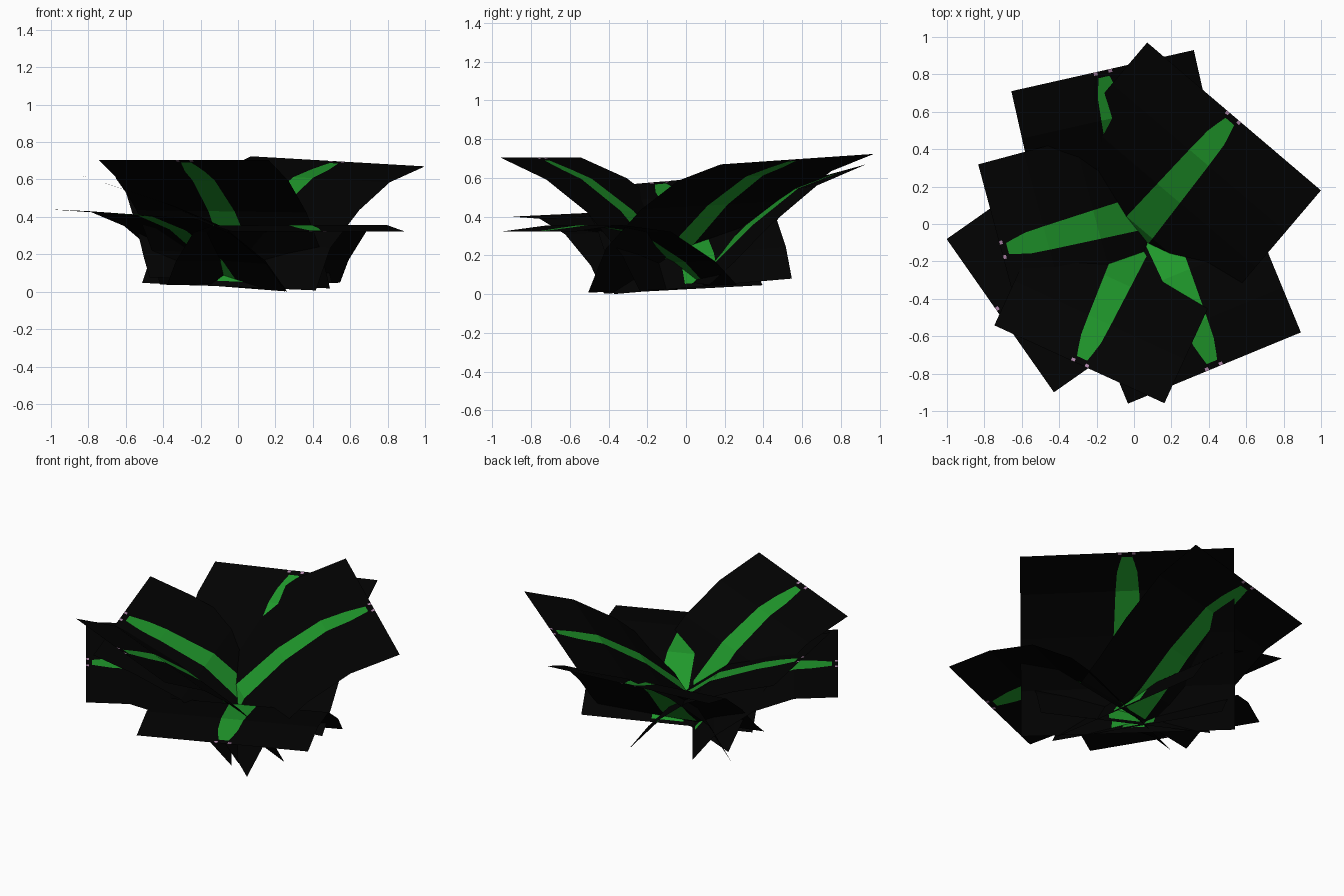
import bpy, math

if "Cube" in bpy.data.objects:
    bpy.data.objects.remove(bpy.data.objects["Cube"])

def material(name, rgb):
    m = bpy.data.materials.new(name)
    m.diffuse_color = (*rgb, 1)
    m.use_nodes = True
    m.node_tree.nodes["Principled BSDF"].inputs["Base Color"].default_value = m.diffuse_color
    return m

BLACK = material("black card", (0.0006, 0.0006, 0.0006))
GREEN = material("leaf green", (0.014, 0.31, 0.024))
PINK = material("pink fleck", (0.45, 0.25, 0.42))

def lerp(points, t):
    """Piecewise linear lookup in a list of (t, value)."""
    for (a, va), (b, vb) in zip(points, points[1:]):
        if t <= b:
            return va + (vb - va) * (t - a) / (b - a)
    return points[-1][1]

# half width of the green blade, measured back from the tip
BLADE = [(0, 0.03), (0.018, 0.03), (0.035, 0.03), (0.08, 0.042), (0.15, 0.058), (0.3, 0.068),
         (0.8, 0.092), (1.1, 0.095)]

def leaf_card(name, tip, angle, half, profile, tip_roll, base_roll):
    """Arched strip running from its outer edge (t = 0) back to the base."""
    dx, dy = math.cos(math.radians(angle)), math.sin(math.radians(angle))
    end = profile[-1][0]
    green_end = end - 0.015             # the blade stops just short of the base
    rows = sorted({0.018, 0.035, 0.08, 0.15, green_end} | {p[0] for p in profile})
    verts, faces, mats = [], [], []
    for t in rows:
        z = lerp(profile, t)
        g = lerp(BLADE, t)
        roll = tip_roll + (base_roll - tip_roll) * t / end
        for s in (-half, -g - 0.02, -g, g, g + 0.02, half):
            verts.append((tip[0] - dx * t - dy * s,
                          tip[1] - dy * t + dx * s,
                          max(0, z + roll * s / half)))
    for r in range(len(rows) - 1):
        for c in range(5):
            a = r * 6 + c
            faces.append((a, a + 6, a + 7, a + 1))
            if c == 2 and r >= 2 and rows[r] < green_end:
                mats.append(1)          # green blade
            elif c in (1, 3) and r == 0:
                mats.append(2)          # flecks at the tip edge
            else:
                mats.append(0)
    me = bpy.data.meshes.new(name)
    me.from_pydata(verts, [], faces)
    for m in (BLACK, GREEN, PINK):
        me.materials.append(m)
    for p, i in zip(me.polygons, mats):
        p.material_index = i
    bpy.context.collection.objects.link(bpy.data.objects.new(name, me))

# tall leaves
leaf_card("leaf_back_right", (0.535, 0.575), 49.6, 0.61,
          [(0, 0.697), (0.29, 0.61), (0.54, 0.46), (0.78, 0.255), (0.90, 0.027)], 0.027, 0.02)
leaf_card("leaf_left", (-0.71, -0.14), 195, 0.475,
          [(0, 0.58), (0.25, 0.50), (0.53, 0.385), (0.76, 0.205), (0.88, 0.04)], -0.04, -0.04)
leaf_card("leaf_front_left", (-0.292, -0.75), 245.4, 0.5,
          [(0, 0.705), (0.26, 0.595), (0.49, 0.43), (0.69, 0.21), (0.79, 0.028)], 0, -0.01)
leaf_card("leaf_back", (-0.168, 0.82), 102.7, 0.5,
          [(0, 0.64), (0.26, 0.545), (0.5, 0.36), (0.7, 0.17), (0.83, 0.062)], -0.03, 0.015)

# low, drooping leaves
leaf_card("leaf_front_right", (0.43, -0.77), -67.6, 0.5,
          [(0, 0.322), (0.26, 0.356), (0.54, 0.32), (0.79, 0.165), (0.91, 0.043)], 0, 0.005)
leaf_card("leaf_low_left", (-0.715, -0.49), 215, 0.5,
          [(0, 0.42), (0.25, 0.41), (0.48, 0.33), (0.71, 0.17), (0.83, 0.024)], -0.02, -0.022)
